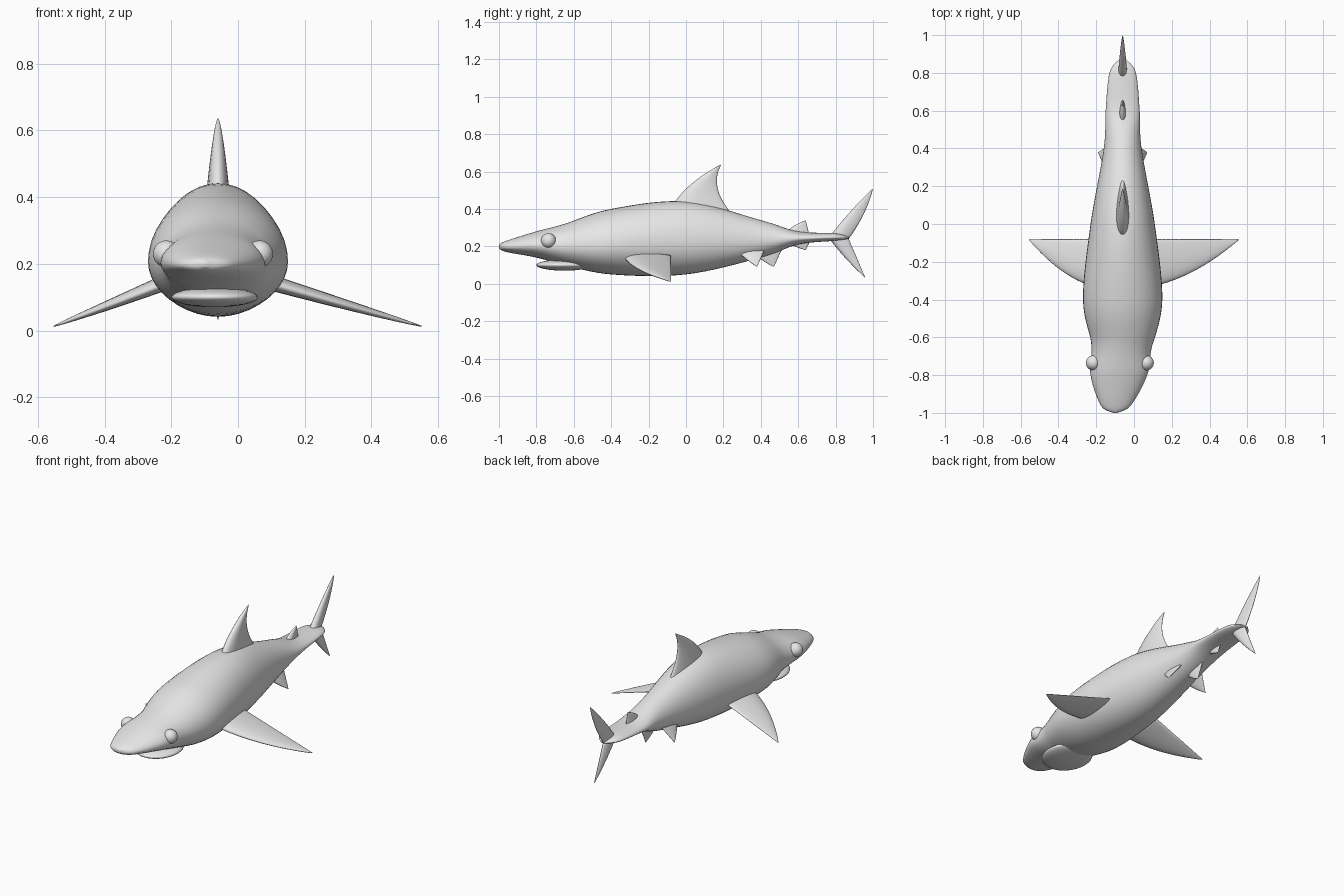
import bpy
import bmesh
from math import sin, cos, pi
from mathutils import Vector, Matrix

default_cube = bpy.data.objects.get("Cube")
if default_cube:
    bpy.data.objects.remove(default_cube, do_unlink=True)

GREY = (0.8, 0.8, 0.8, 1)
skin = bpy.data.materials.new("pale grey skin")
skin.use_nodes = True
skin.diffuse_color = GREY
skin.node_tree.nodes["Principled BSDF"].inputs["Base Color"].default_value = GREY

# Centre line of the body, a little to the right of the origin
MIDDLE = -0.06


def finish(name, bm):
    """Turn a bmesh into a smooth object with the skin material."""
    bmesh.ops.recalc_face_normals(bm, faces=bm.faces)
    mesh = bpy.data.meshes.new(name)
    bm.to_mesh(mesh)
    bm.free()
    mesh.materials.append(skin)
    mesh.shade_smooth()
    part = bpy.data.objects.new(name, mesh)
    bpy.context.collection.objects.link(part)


def skin_rings(name, rings):
    """Join successive rings of points into a closed tube."""
    bm = bmesh.new()
    loops = [[bm.verts.new(point) for point in ring] for ring in rings]
    for near, far in zip(loops, loops[1:]):
        for k in range(len(near)):
            bm.faces.new((near[k - 1], near[k], far[k], far[k - 1]))
    bm.faces.new(loops[0])
    bm.faces.new(loops[-1])
    finish(name, bm)


def angles(count):
    return [2 * pi * k / count for k in range(count)]


def smooth_stations(stations, steps):
    """Catmull-Rom interpolation along a list of stations."""
    points = [Vector(station) for station in stations]
    points = [points[0], *points, points[-1]]
    for before, start, end, after in zip(points, points[1:], points[2:], points[3:]):
        leave, arrive = (end - before) / 2, (after - start) / 2
        for step in range(steps):
            t = step / steps
            ease = t * t * (3 - 2 * t)
            yield (start.lerp(end, ease) + leave * t * (1 - t) ** 2
                   - arrive * t * t * (1 - t))
    yield points[-1]


def body_ring(station):
    """Rounded section, widest just below half height; the snout veers right."""
    y, half_width, bottom, top = station
    centre = MIDDLE - max(0, -y - 0.6) / 10
    waist = bottom + (top - bottom) * 0.45
    return [(centre + half_width * cos(a), y,
             waist + sin(a) * (top - waist if sin(a) > 0 else waist - bottom))
            for a in angles(40)]


def ball(name, centre, radii):
    """Ellipsoid."""
    bm = bmesh.new()
    bmesh.ops.create_uvsphere(
        bm, u_segments=32, v_segments=20, radius=1,
        matrix=Matrix.LocRotScale(Vector(centre), None, Vector(radii)))
    finish(name, bm)


def bend(start, control, end, t):
    """Point on a quadratic curve."""
    return start.lerp(control, t).lerp(control.lerp(end, t), t)


def fin(name, lead, trail, tip, normal, thickness, front, back):
    """Tapered blade whose two edges bow forward by a share of the root chord."""
    lead, trail, tip = Vector(lead), Vector(trail), Vector(tip)
    chord = lead - trail
    normal = Vector(normal).normalized()
    front_control = (lead + tip) / 2 + chord * front
    back_control = (trail + tip) / 2 + chord * back
    rings = []
    steps = 20
    for step in range(steps):
        t = step / steps
        front_edge = bend(lead, front_control, tip, t)
        back_edge = bend(trail, back_control, tip, t)
        depth = normal * thickness * (1 - t) ** 0.7
        rings.append([(front_edge + back_edge) / 2
                      + (front_edge - back_edge) / 2 * cos(a)
                      + depth * sin(a) * (3 + cos(a)) / 4
                      for a in angles(24)])
    rings.append([tip + (point - tip) / 3 for point in rings[-1]])
    skin_rings(name, rings)


def upright_fin(name, lead, trail, tip, thickness, front=0.2, back=0.0):
    """Fin on the centre line, from points given as y and z."""
    fin(name, (MIDDLE, *lead), (MIDDLE, *trail), (MIDDLE, *tip),
        (1, 0, 0), thickness, front, back)


# Body from snout to tail stalk: y, half width, bottom, top
skin_rings("body", [body_ring(station) for station in smooth_stations([
    (-1, 0.01, 0.19, 0.21),
    (-0.96, 0.08, 0.17, 0.23),
    (-0.8, 0.15, 0.14, 0.28),
    (-0.65, 0.16, 0.1, 0.32),
    (-0.4, 0.21, 0.05, 0.4),
    (0, 0.17, 0.05, 0.44),
    (0.4, 0.1, 0.14, 0.34),
    (0.6, 0.09, 0.21, 0.28),
    (0.8, 0.07, 0.23, 0.27),
    (0.87, 0.02, 0.24, 0.25)], 8)])

# Jaw and lip, parted by the mouth gap
ball("lower_jaw", (-0.07, -0.65, 0.1), (0.13, 0.15, 0.03))
ball("upper_lip", (-0.07, -0.68, 0.16), (0.13, 0.13, 0.025))

# Paired eyes and fins
for side, sign, shoulder in (("left", 1, 0.1), ("right", -1, -0.22)):
    ball(side + "_eye", (-0.075 + sign * 0.14, -0.735, 0.23), (0.04, 0.04, 0.04))
    fin(side + "_pectoral_fin",
        (shoulder, -0.33, 0.14), (shoulder, -0.08, 0.15), (sign * 0.56, -0.08, 0.01),
        (sign * 0.3, 0, 1), 0.03, 0.3, 0)
    hip = MIDDLE + sign * 0.07
    fin(side + "_pelvic_fin",
        (hip, 0.27, 0.18), (hip, 0.42, 0.18), (hip + sign * 0.06, 0.38, 0.09),
        (1, 0, sign / 2), 0.02, 0.1, 0)

# Centre line fins
upright_fin("dorsal_fin", (-0.07, 0.42), (0.24, 0.38), (0.19, 0.64), 0.045, back=0.3)
upright_fin("second_dorsal_fin", (0.53, 0.27), (0.66, 0.26), (0.64, 0.34), 0.024)
upright_fin("anal_fin", (0.36, 0.18), (0.52, 0.2), (0.47, 0.09), 0.02)
upright_fin("rear_anal_fin", (0.53, 0.23), (0.67, 0.24), (0.64, 0.18), 0.02)

# Forked tail
upright_fin("upper_tail_lobe", (0.76, 0.24), (0.87, 0.24), (1, 0.51), 0.03, back=-0.3)
upright_fin("lower_tail_lobe", (0.76, 0.25), (0.87, 0.24), (0.96, 0.03), 0.03)
